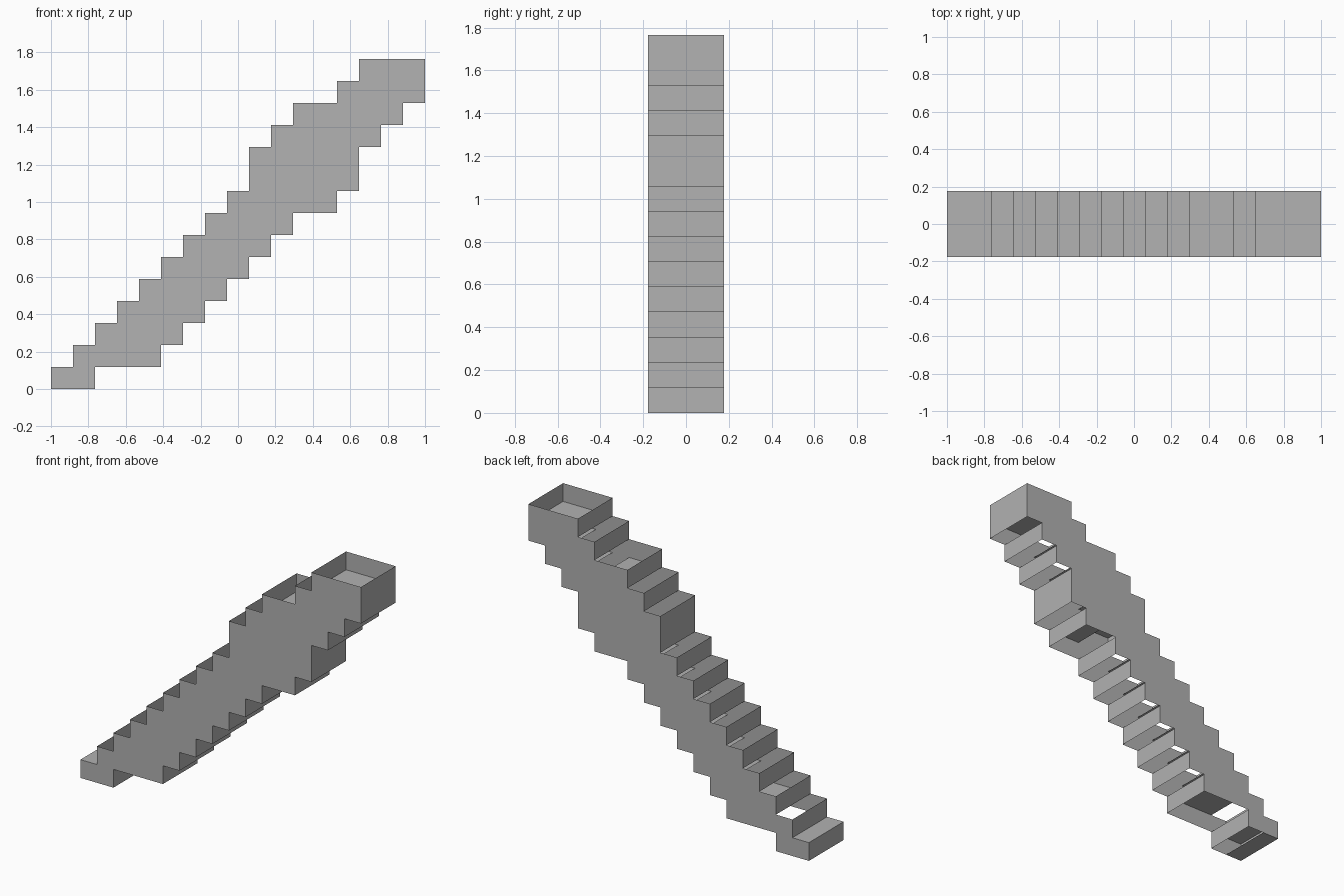
import bpy
import bmesh

if "Cube" in bpy.data.objects:
    bpy.data.objects.remove(bpy.data.objects["Cube"], do_unlink=True)

U = 2 / 17          # one block
HALF = 1.5 * U      # half the passage width

# Stepped outline: block heights of the roof and the underside, column by column
roof = [1, 2, 3, 4, 5, 6, 7, 8, 9, 11, 12, 13, 13, 14, 15, 15, 15]
base = [0, 0, 1, 1, 1, 2, 3, 4, 5, 6, 7, 8, 8, 9, 11, 12, 13]
N = len(roof)

grey = bpy.data.materials.new("mid_grey")
grey.use_nodes = True
colour = (0.445, 0.445, 0.445, 1)
grey.diffuse_color = colour
grey.node_tree.nodes["Principled BSDF"].inputs["Base Color"].default_value = colour


def point(i, y, k):
    return (i * U - 1, y, k * U)


def sheet_object(name, polygons):
    bm = bmesh.new()
    for poly in polygons:
        bm.faces.new([bm.verts.new(p) for p in poly])
    bmesh.ops.remove_doubles(bm, verts=bm.verts, dist=0.0001)
    mesh = bpy.data.meshes.new(name)
    bm.to_mesh(mesh)
    bm.free()
    mesh.materials.append(grey)
    obj = bpy.data.objects.new(name, mesh)
    bpy.context.collection.objects.link(obj)
    return obj


def riser(i, low, high, facing):
    s = HALF * facing
    return [point(i, -s, low), point(i, s, low), point(i, s, high), point(i, -s, high)]


def tread(i, k, facing):
    s = HALF * facing
    return [point(i, -s, k), point(i + 1, -s, k), point(i + 1, s, k), point(i, s, k)]


# Side walls: one stepped outline, placed front and back
outline = []
for i in range(N):
    outline += [(i, base[i]), (i + 1, base[i])]
for i in reversed(range(N)):
    outline += [(i + 1, roof[i]), (i, roof[i])]
outline = list(dict.fromkeys(outline))
sheet_object("front_wall", [[point(i, -HALF, k) for i, k in outline]])
sheet_object("back_wall", [[point(i, HALF, k) for i, k in reversed(outline)]])

# Upright steps, including the two end walls
tops = [base[0]] + roof
sheet_object("upper_risers", [riser(i, tops[i], tops[i + 1], -1)
                              for i in range(N) if tops[i + 1] > tops[i]])
bottoms = base + [roof[-1]]
sheet_object("lower_risers", [riser(i, bottoms[i - 1], bottoms[i], 1)
                              for i in range(1, N + 1) if bottoms[i] > bottoms[i - 1]])

# Flat plates, recessed one block inside the open steps
sheet_object("upper_plates", [tread(i, roof[i] - 1, 1) for i in range(N)])
sheet_object("lower_plates", [tread(i, base[i] + 1, -1) for i in range(N)])
